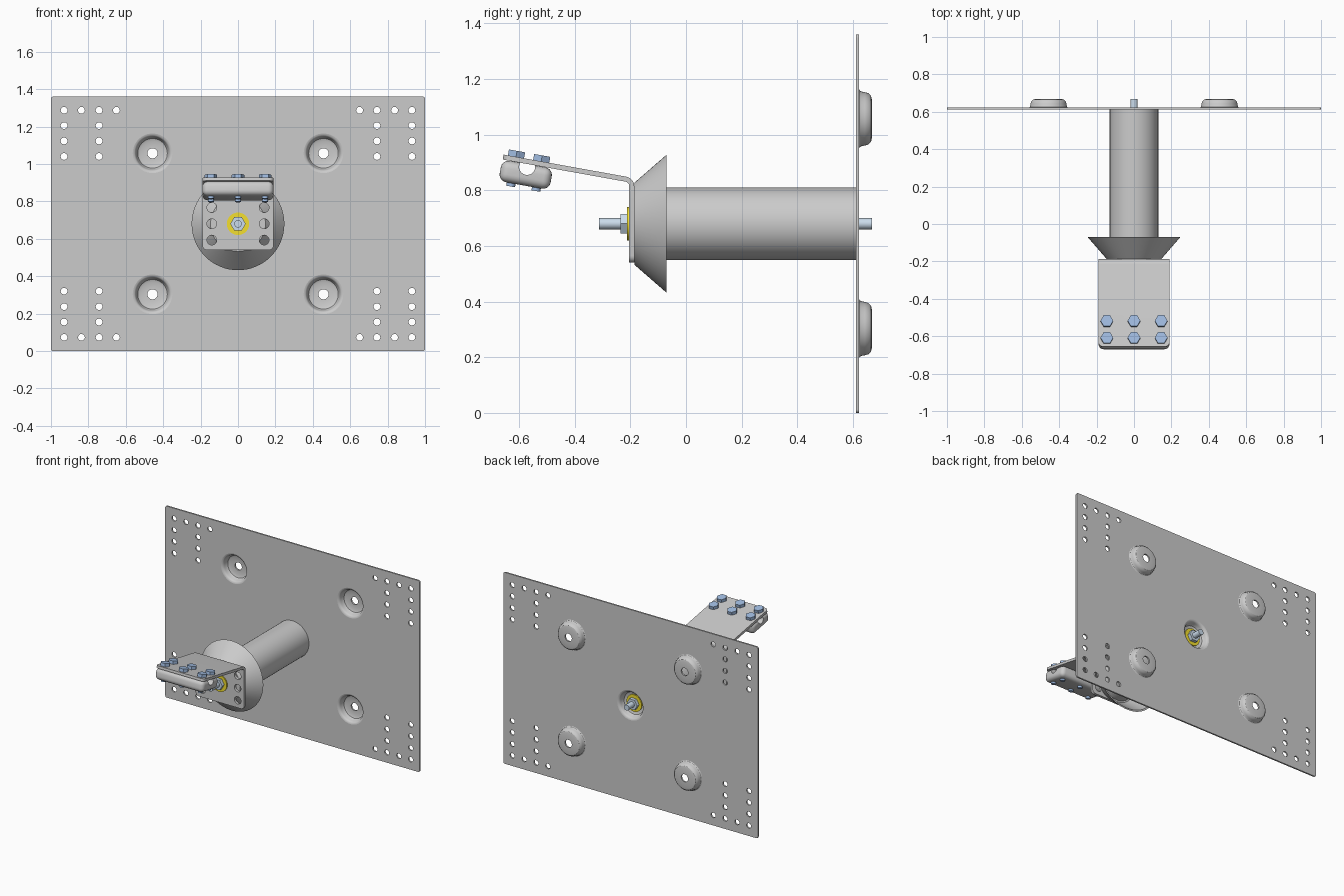
import bpy, bmesh
from math import pi, sin, cos, radians
from mathutils import Matrix, Vector

if "Cube" in bpy.data.objects:
    bpy.data.objects.remove(bpy.data.objects["Cube"])

ZC = 0.68  # height of the main axis


def material(name, rgb):
    m = bpy.data.materials.new(name)
    m.diffuse_color = (*rgb, 1)
    m.use_nodes = True
    m.node_tree.nodes["Principled BSDF"].inputs["Base Color"].default_value = m.diffuse_color
    return m


BLUE = material("blue_bolt", (0.35, 0.5, 0.75))
PALE = material("pale_nut", (0.6, 0.72, 0.84))
YELLOW = material("yellow_washer", (0.9, 0.74, 0.03))


def finish(name, bm, mat=None, smooth=True):
    bmesh.ops.recalc_face_normals(bm, faces=bm.faces)
    me = bpy.data.meshes.new(name)
    bm.to_mesh(me)
    bm.free()
    ob = bpy.data.objects.new(name, me)
    bpy.context.collection.objects.link(ob)
    if mat:
        me.materials.append(mat)
    if smooth:
        shade(ob)
    return ob


def activate(ob):
    bpy.ops.object.select_all(action='DESELECT')
    ob.select_set(True)
    bpy.context.view_layer.objects.active = ob


def shade(ob):
    activate(ob)
    bpy.ops.object.shade_smooth_by_angle(angle=radians(32))


def add_lathe(bm, profile, n, matrix, closed=False):
    """Revolve an (r, z) profile about local z."""
    rings = [[bm.verts.new(matrix @ Vector((r * cos(2 * pi * i / n), r * sin(2 * pi * i / n), z)))
              for i in range(n)] for r, z in profile]
    for k in range(len(rings) if closed else len(rings) - 1):
        a, b = rings[k], rings[(k + 1) % len(rings)]
        for i in range(n):
            j = (i + 1) % n
            bm.faces.new((a[i], a[j], b[j], b[i]))
    bmesh.ops.remove_doubles(bm, verts=bm.verts, dist=1e-5)


def lathe(name, profile, n, matrix, mat=None, closed=False):
    bm = bmesh.new()
    add_lathe(bm, profile, n, matrix, closed)
    return finish(name, bm, mat)


def rod(r, z0, z1):
    return [(0, z0), (r, z0), (r, z1), (0, z1)]


def along_y(x=0, y=0, z=ZC, flip=False):
    """Frame whose local z runs along +y (or -y when flipped)."""
    return Matrix.Translation((x, y, z)) @ Matrix.Rotation(radians(90 if flip else -90), 4, 'X')


def cut(ob, cutter_bm):
    cutter = finish(ob.name + "_cutter", cutter_bm, smooth=False)
    cutter.hide_render = True
    activate(ob)
    mod = ob.modifiers.new("cut", 'BOOLEAN')
    mod.operation, mod.solver, mod.object = 'DIFFERENCE', 'EXACT', cutter
    bpy.ops.object.modifier_apply(modifier=mod.name)
    bpy.data.objects.remove(cutter)
    shade(ob)


def box(lo, hi):
    bm = bmesh.new()
    bmesh.ops.create_cube(bm, size=1)
    lo, hi = Vector(lo), Vector(hi)
    for v in bm.verts:
        v.co = Vector([(lo[i] + hi[i]) / 2 + v.co[i] * (hi[i] - lo[i]) for i in range(3)])
    return bm


# back plate with corner hole patterns
Y0, Y1 = 0.611, 0.622
bm = box((-1, Y0, 0), (1, Y1, 1.36))
corners = [e for e in bm.edges if abs(e.verts[0].co.y - e.verts[1].co.y) > 0.005]
bmesh.ops.bevel(bm, geom=corners, offset=0.012, segments=4, affect='EDGES', profile=0.5)
plate = finish("back_plate", bm)
xs, zs = (0.93, 0.837, 0.743, 0.65), (0.607, 0.525, 0.443, 0.36)
spots = [(x, zs[0]) for x in xs] + [(x, z) for x in (xs[0], xs[2]) for z in zs[1:]]
dimples = [(sx * 0.457, ZC + sz * 0.377) for sx in (-1, 1) for sz in (-1, 1)]
cutter = bmesh.new()
for sx in (-1, 1):
    for sz in (-1, 1):
        for x, z in spots:
            add_lathe(cutter, rod(0.018, 0.55, 0.7), 20, along_y(sx * x, 0, ZC + sz * z))
for x, z in dimples + [(0, ZC)]:
    add_lathe(cutter, rod(0.106, 0.5, 0.7), 48, along_y(x, 0, z))
cut(plate, cutter)

# pressed dimples: four bulge backwards, the middle one forwards
DIMPLE = [(0.106, 0), (0.098, 0.002), (0.092, 0.007), (0.088, 0.016), (0.085, 0.03), (0.079, 0.04),
          (0.065, 0.046), (0.027, 0.046), (0.027, 0.057), (0.07, 0.057), (0.083, 0.054),
          (0.092, 0.045), (0.096, 0.032), (0.098, 0.02), (0.101, 0.014), (0.106, 0.011)]
for x, z in dimples:
    lathe("pressed_dimple", DIMPLE, 48, along_y(x, Y0, z), closed=True)
lathe("centre_recess", DIMPLE, 48, along_y(0, Y1, ZC, True), closed=True)

# tube and centring cone
lathe("support_tube", [(0.13, -0.174), (0.13, Y0), (0.12, Y0), (0.12, -0.174)], 64, along_y(), closed=True)
lathe("centring_cone", [(0, 0), (0.147, 0), (0.248, 0.116), (0.237, 0.116), (0.141, 0.012), (0, 0.012)],
      64, along_y(0, -0.186))

# threaded rod with a washer and nut at each end
lathe("threaded_rod", rod(0.02, -0.312, 0.668), 32, along_y(), PALE)
for tag, frame in (("front", along_y(0, -0.204, ZC, True)), ("rear", along_y(0, 0.576))):
    lathe(tag + "_washer", [(0.02, 0), (0.06, 0), (0.06, 0.008), (0.02, 0.008)], 40, frame, YELLOW, True)
    lathe(tag + "_nut", rod(0.041, 0.008, 0.032), 6, frame, PALE)

# bent bracket: side profile extruded across x
TILT, T, R = radians(10.2), 0.018, 0.035
c = Vector((-0.221, 0.8146))
u, nrm = Vector((-cos(TILT), sin(TILT))), Vector((sin(TILT), cos(TILT)))


def side(r):
    arc = [c + r * Vector((cos(a), sin(a))) for a in [k / 10 * (pi / 2 - TILT) for k in range(11)]]
    return [Vector((c.x + r, 0.54))] + arc + [c + r * nrm + u * 0.448]


outer, inner = side(R), side(R - T)
bm = bmesh.new()
rows = [[bm.verts.new((x, p.x, p.y)) for p in pts] for x in (-0.19, 0.19) for pts in (outer, inner)]
lo, li, ro, ri = rows
for k in range(len(outer) - 1):
    for a, b in ((lo, li), (li, ri), (ri, ro), (ro, lo)):
        bm.faces.new((a[k], a[k + 1], b[k + 1], b[k]))
for k in (0, -1):
    bm.faces.new((lo[k], li[k], ri[k], ro[k]))
ends = [bm.edges.get((a[k], b[k])) for a, b in ((lo, li), (ro, ri)) for k in (0, -1)]
bmesh.ops.bevel(bm, geom=ends, offset=0.025, segments=5, affect='EDGES', profile=0.5)
bracket = finish("bent_bracket", bm)
cutter = bmesh.new()
for x in (-0.14, 0.14):
    for dz in (-0.087, 0, 0.087):
        add_lathe(cutter, rod(0.026, -0.25, -0.15), 24, along_y(x, 0, ZC + dz))
cut(bracket, cutter)

# clamp block under the arm, with a half-round channel across it
ARM = Matrix.Translation((0, -0.566, 0.912)) @ Matrix.Rotation(-TILT, 4, 'X')
bm = box((-0.19, -0.093, -0.096), (0.19, 0.093, -T))
bmesh.ops.bevel(bm, geom=list(bm.edges), offset=0.028, segments=5, affect='EDGES', profile=0.5)
clamp = finish("clamp_block", bm)
cutter = bmesh.new()
add_lathe(cutter, rod(0.029, -0.3, 0.3), 32,
          Matrix.Translation((0, 0, -0.028)) @ Matrix.Rotation(pi / 2, 4, 'Y'))
cut(clamp, cutter)
clamp.matrix_world = ARM

# six clamp bolts
for x in (-0.145, 0, 0.145):
    for y in (-0.046, 0.046):
        frame = ARM @ Matrix.Translation((x, y, 0))
        lathe("clamp_bolt_head", rod(0.034, 0, 0.022), 6, frame, BLUE)
        lathe("clamp_bolt_shaft", rod(0.016, -0.108, 0.001), 20, frame, BLUE)
